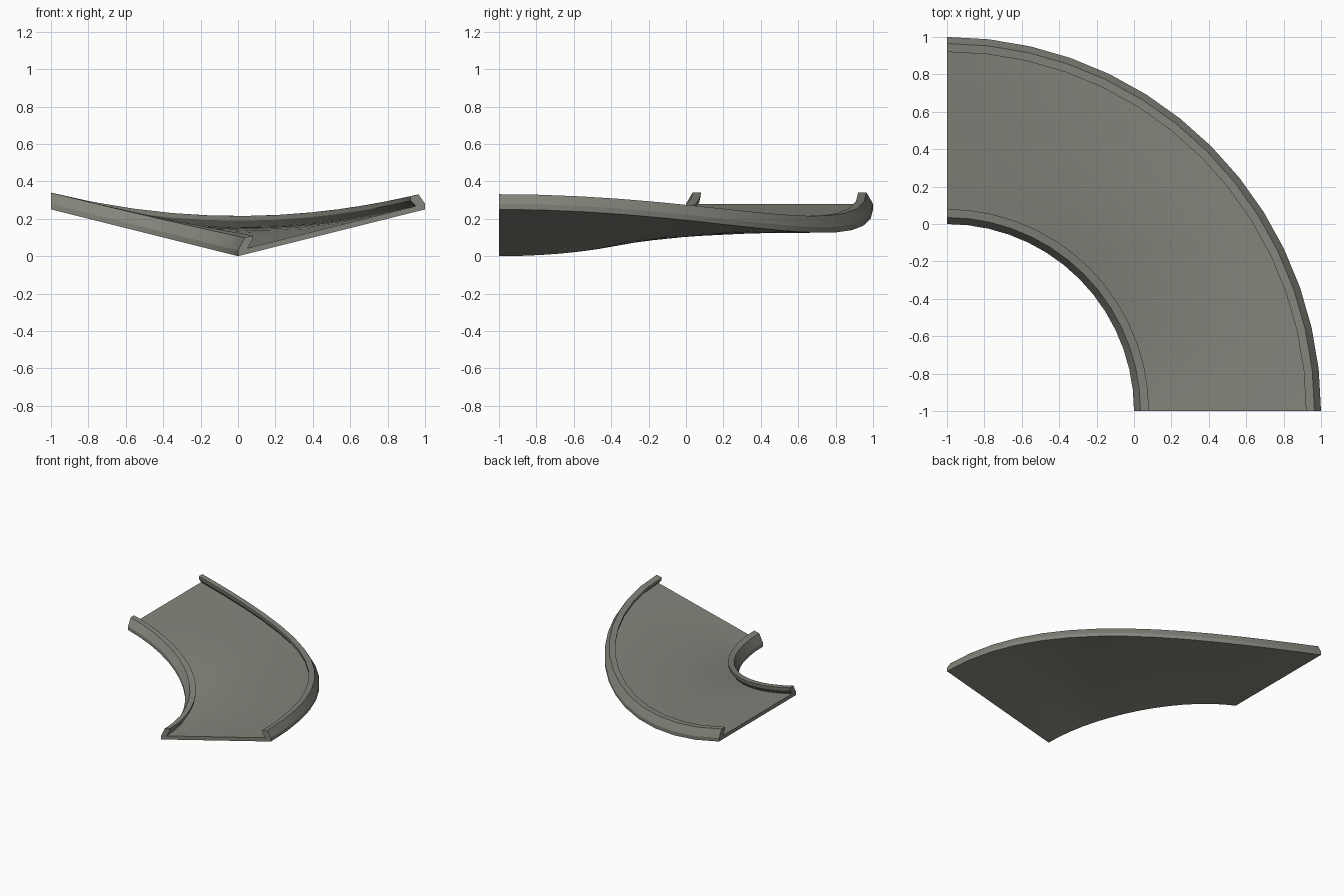
import bpy, bmesh, math

if "Cube" in bpy.data.objects:
    bpy.data.objects.remove(bpy.data.objects["Cube"])

SEGMENTS = 14          # steps round the quarter turn
CENTRE = (-1.0, -1.0)  # centre of the bend

grey = bpy.data.materials.new("concrete grey")
grey.diffuse_color = (0.23, 0.23, 0.20, 1)
grey.use_nodes = True
grey.node_tree.nodes["Principled BSDF"].inputs["Base Color"].default_value = grey.diffuse_color


def bank(s, t):
    """Height of the underside; s = 0 inner edge to 1 outer edge."""
    c = math.cos(t)
    return 0.25 * ((1 - c) + s * c * (2 * c - 1))


def sweep(name, profile):
    """Sweep a closed (s, height) profile round the banked quarter turn."""
    bm = bmesh.new()
    rings = []
    for i in range(SEGMENTS + 1):
        t = math.pi / 2 * i / SEGMENTS
        rings.append([bm.verts.new((CENTRE[0] + (1 + s) * math.cos(t),
                                    CENTRE[1] + (1 + s) * math.sin(t),
                                    bank(s, t) + h)) for s, h in profile])
    n = len(profile)
    for a, b in zip(rings, rings[1:]):
        for j in range(n):
            k = (j + 1) % n
            bm.faces.new((a[j], a[k], b[k], b[j]))
    bm.faces.new(rings[0])
    bm.faces.new(rings[-1][::-1])
    bmesh.ops.recalc_face_normals(bm, faces=bm.faces)
    mesh = bpy.data.meshes.new(name)
    bm.to_mesh(mesh)
    bm.free()
    mesh.materials.append(grey)
    obj = bpy.data.objects.new(name, mesh)
    bpy.context.collection.objects.link(obj)
    bpy.ops.object.select_all(action='DESELECT')
    obj.select_set(True)
    bpy.context.view_layer.objects.active = obj
    bpy.ops.object.shade_smooth_by_angle(angle=math.radians(25))
    return obj


# banked deck between the kerbs, split across its width so it twists smoothly
kerb = [(0, 0), (0, 0.03), (0.035, 0.09), (0.08, 0.09), (0.077, 0.065), (0.05, 0.03), (0.05, 0)]
steps = [0.05 + 0.9 * i / 8 for i in range(9)]
mirrored = [(1 - s, h) for s, h in reversed(kerb)]

# one continuous channel: inner kerb, deck top, outer kerb, underside
profile = (kerb[:-1] + [(s, 0.03) for s in steps[1:-1]] + mirrored[1:]
           + [(s, 0) for s in reversed(steps)])
sweep("banked_curve_track", profile)
